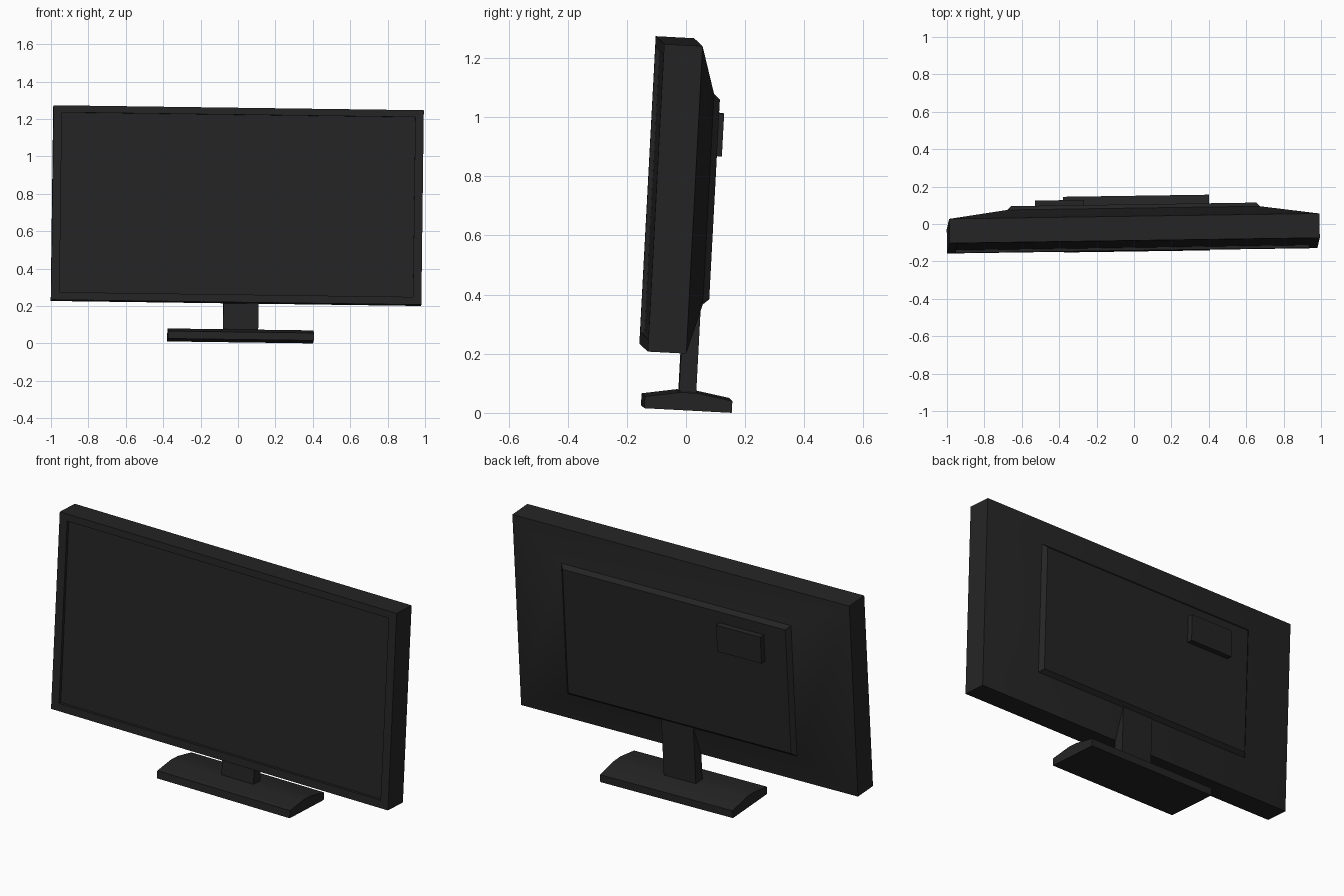
import bpy
import bmesh
from mathutils import Matrix, Euler

cube = bpy.data.objects.get("Cube")
if cube:
    bpy.data.objects.remove(cube, do_unlink=True)

# One matte black plastic for the whole monitor
black = bpy.data.materials.new("matte_black")
black.use_nodes = True
colour = (0.018, 0.018, 0.018, 1)
black.diffuse_color = colour
black.node_tree.nodes["Principled BSDF"].inputs["Base Color"].default_value = colour

# The whole monitor leans back and is turned very slightly
pose = Matrix.Translation((0, 0, 0.0135)) @ Euler((-0.053, 0.0135, 0.0145)).to_matrix().to_4x4()


def loft(name, rings):
    """Bridge a series of point loops and cap both ends."""
    bm = bmesh.new()
    loops = [[bm.verts.new(p) for p in ring] for ring in rings]
    for a, b in zip(loops, loops[1:]):
        n = len(a)
        for i in range(n):
            j = (i + 1) % n
            bm.faces.new((a[i], a[j], b[j], b[i]))
    bm.faces.new(loops[0])
    bm.faces.new(loops[-1])
    bmesh.ops.recalc_face_normals(bm, faces=bm.faces[:])
    mesh = bpy.data.meshes.new(name)
    bm.to_mesh(mesh)
    bm.free()
    mesh.materials.append(black)
    obj = bpy.data.objects.new(name, mesh)
    bpy.context.collection.objects.link(obj)
    obj.matrix_world = pose
    bpy.ops.object.select_all(action="DESELECT")
    obj.select_set(True)
    bpy.context.view_layer.objects.active = obj
    bpy.ops.object.shade_smooth_by_angle()
    return obj


def rect(x, half, z0, z1, y):
    """Upright rectangle at depth y."""
    return [(x - half, y, z0), (x + half, y, z0), (x + half, y, z1), (x - half, y, z1)]


# Display housing: recessed screen, bezel, sides, sloped back, raised rear panel
cx = -0.0145
loft("display_housing", [
    rect(cx, 0.945, 0.24, 1.203, -0.139),
    rect(cx, 0.945, 0.24, 1.203, -0.154),
    rect(cx, 0.99, 0.199, 1.24, -0.154),
    rect(cx, 0.99, 0.199, 1.24, -0.024),
    rect(cx, 0.675, 0.364, 1.077, 0.028),
    rect(cx, 0.655, 0.382, 1.058, 0.049),
])

# Small box on the rear panel
loft("rear_box", [
    rect(-0.41, 0.13, 0.855, 0.999, 0.04),
    rect(-0.41, 0.13, 0.855, 0.999, 0.08),
])

# Neck rising from the base into the rear of the housing
loft("stand_neck", [
    rect(0.013, 0.094, 0.03, 0.42, -0.028),
    rect(0.013, 0.094, 0.03, 0.42, 0.03),
])

# Base: a low ridge-topped slab
profile = [(-0.147, 0), (0.149, 0), (0.149, 0.04), (0.03, 0.06), (-0.03, 0.06), (-0.147, 0.04)]
loft("stand_base", [[(x, y, z) for y, z in profile] for x in (-0.377, 0.403)])
